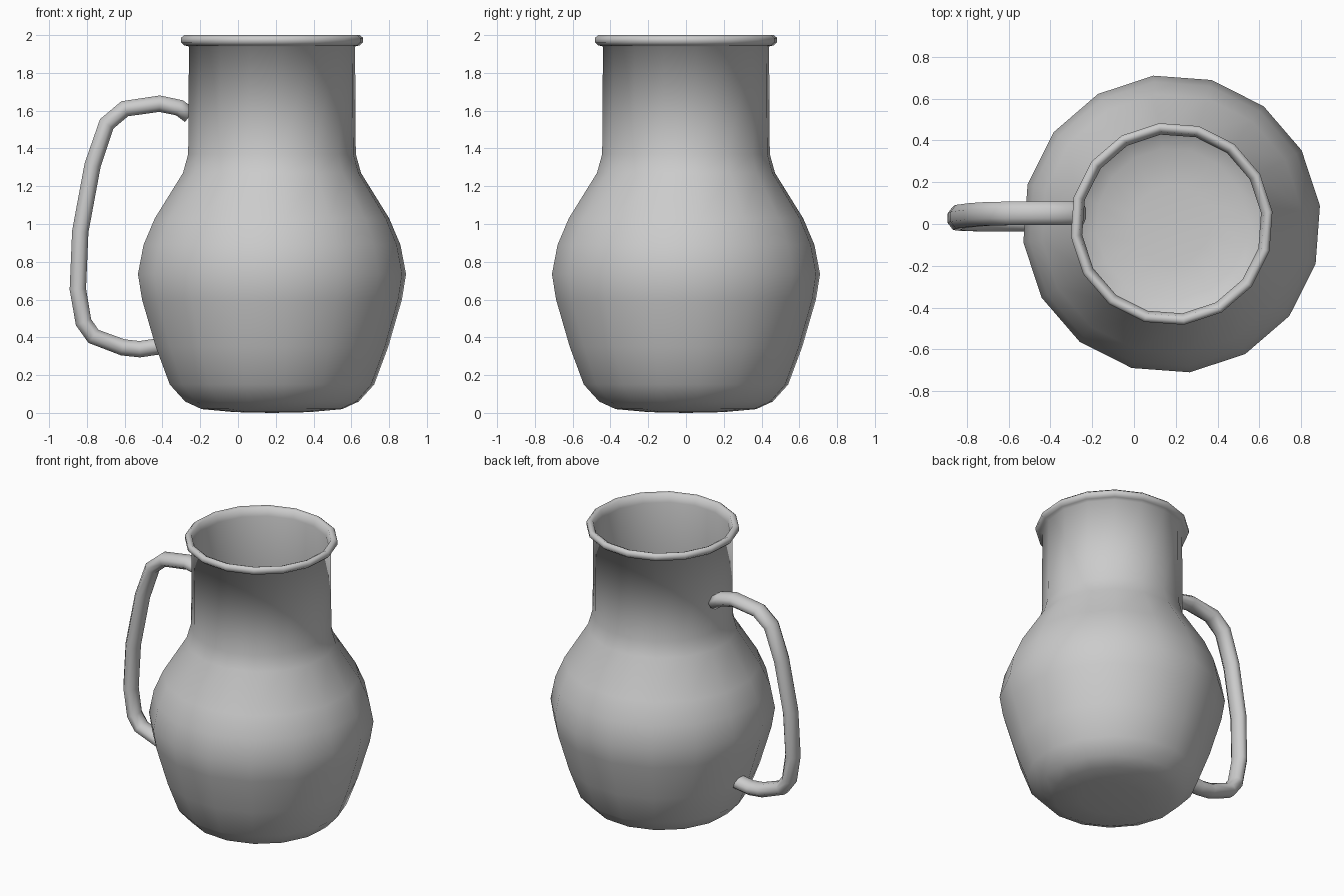
import bpy, bmesh, math
from mathutils import Vector

cube = bpy.data.objects.get("Cube")
if cube:
    bpy.data.objects.remove(cube, do_unlink=True)

clay = bpy.data.materials.new("light grey")
clay.use_nodes = True
GREY = (0.6, 0.6, 0.6, 1)
clay.diffuse_color = GREY
clay.node_tree.nodes["Principled BSDF"].inputs["Base Color"].default_value = GREY


def finish(bm, name):
    bmesh.ops.recalc_face_normals(bm, faces=bm.faces)
    for f in bm.faces:
        f.smooth = True
    mesh = bpy.data.meshes.new(name)
    bm.to_mesh(mesh)
    bm.free()
    mesh.materials.append(clay)
    obj = bpy.data.objects.new(name, mesh)
    bpy.context.collection.objects.link(obj)
    return obj


def bridge(bm, a, b):
    n = len(a)
    for i in range(n):
        j = (i + 1) % n
        bm.faces.new((a[i], a[j], b[j], b[i]))


# Jug body: outer wall, rolled rim and thin inner wall turned as one profile
CENTRE_X, SIDES, TURN = 0.18, 16, math.radians(7)
wall = [(0.2, 0.004), (0.375, 0.02), (0.463, 0.06), (0.545, 0.15), (0.62, 0.35),
        (0.693, 0.6), (0.715, 0.735), (0.685, 0.89), (0.625, 1.03),
        (0.475, 1.27), (0.447, 1.37), (0.443, 1.94)]
rim = [(0.468, 1.946), (0.486, 1.962), (0.486, 1.985), (0.468, 2.0), (0.445, 1.99)]
inside = [(r - 0.012, z + 0.012 * (z < 0.1)) for r, z in reversed(wall)]

bm = bmesh.new()
rings = []
for r, z in wall + rim + inside:
    ring = []
    for i in range(SIDES):
        a = TURN + math.tau * i / SIDES
        ring.append(bm.verts.new((CENTRE_X + r * math.cos(a), r * math.sin(a), z)))
    rings.append(ring)
for a, b in zip(rings, rings[1:]):
    bridge(bm, a, b)
for ring, z in ((rings[0], 0), (rings[-1], 0.014)):
    hub = bm.verts.new((CENTRE_X, 0, z))
    for i in range(SIDES):
        bm.faces.new((ring[i], ring[(i + 1) % SIDES], hub))
finish(bm, "jug_body")

# Handle: flattened oval section swept along a bent path, leaning slightly in y
path = [(-0.255, 1.575), (-0.31, 1.615), (-0.415, 1.637), (-0.6, 1.61), (-0.695, 1.53),
        (-0.77, 1.31), (-0.835, 0.96), (-0.848, 0.655), (-0.818, 0.48),
        (-0.765, 0.405), (-0.61, 0.347), (-0.52, 0.337), (-0.42, 0.352), (-0.38, 0.37)]
points = [Vector((x, 0.012 + 0.024 * z, z)) for x, z in path]
bm = bmesh.new()
rings = []
for k, p in enumerate(points):
    ahead = points[min(k + 1, len(points) - 1)] - p
    behind = p - points[max(k - 1, 0)]
    tangent = (ahead.normalized() + behind.normalized()).normalized()
    across = Vector((0, 1, 0))
    outward = tangent.cross(across).normalized()
    ring = []
    for i in range(8):
        a = math.tau * (i + 0.5) / 8
        ring.append(bm.verts.new(p + across * 0.061 * math.cos(a)
                                 + outward * 0.047 * math.sin(a)))
    rings.append(ring)
for a, b in zip(rings, rings[1:]):
    bridge(bm, a, b)
bm.faces.new(rings[0])
bm.faces.new(rings[-1])
finish(bm, "handle")
